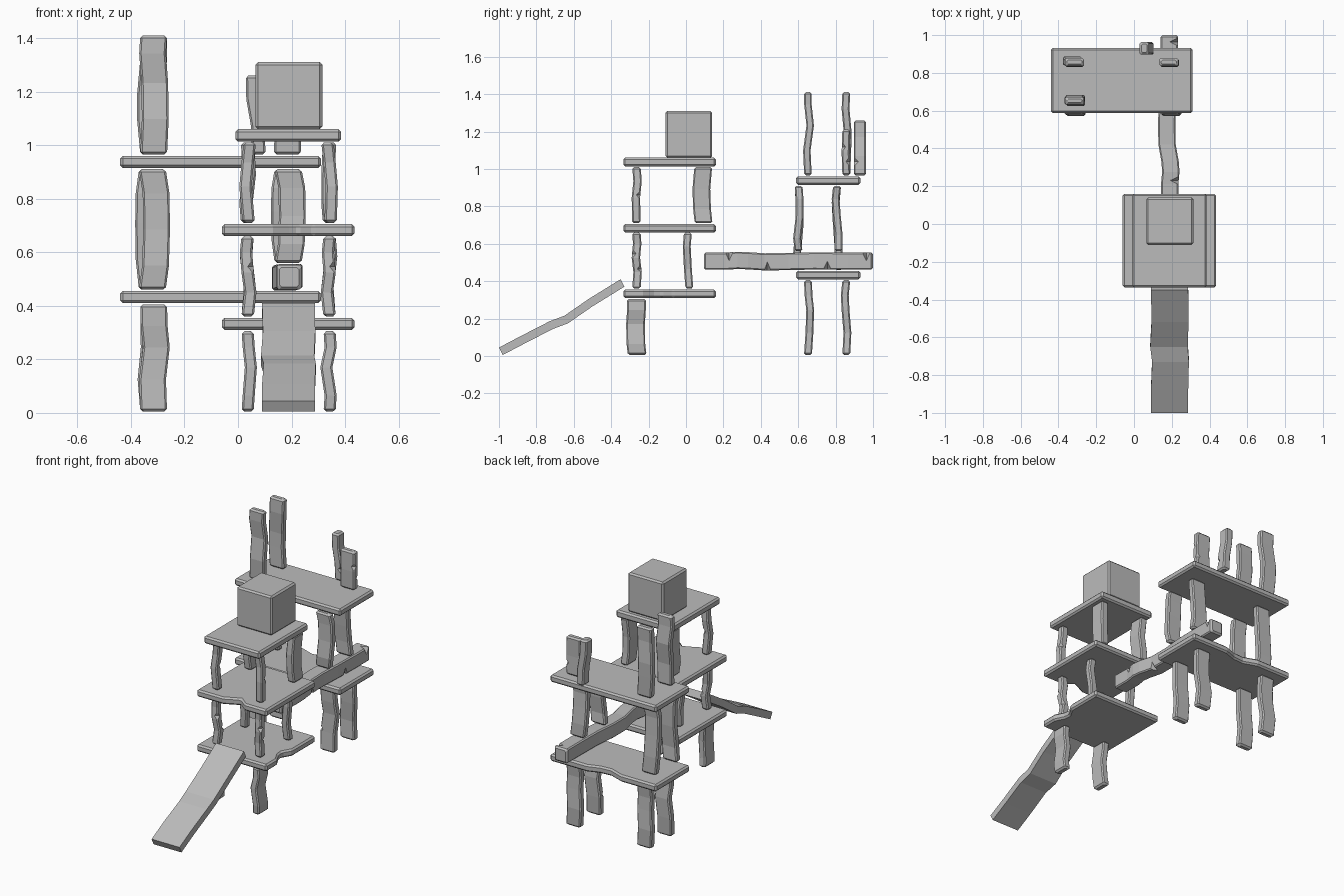
import bpy, bmesh

if "Cube" in bpy.data.objects:
    bpy.data.objects.remove(bpy.data.objects["Cube"])

stone = bpy.data.materials.new("stone_grey")
stone.diffuse_color = (0.5, 0.5, 0.5, 1)
stone.use_nodes = True
stone.node_tree.nodes["Principled BSDF"].inputs["Base Color"].default_value = stone.diffuse_color
CORNERS = [(1, 1), (-1, 1), (-1, -1), (1, -1)]


def finish(name, bm):
    bmesh.ops.recalc_face_normals(bm, faces=bm.faces)
    me = bpy.data.meshes.new(name)
    bm.to_mesh(me)
    bm.free()
    me.materials.append(stone)
    ob = bpy.data.objects.new(name, me)
    bpy.context.collection.objects.link(ob)
    return ob


def section(w, d, c, chip=None, depth=0.0):
    """Rectangle with cut corners; one corner may be chipped deeper."""
    pts = []
    for i, (sx, sy) in enumerate(CORNERS):
        k = depth if i == chip else c
        a = (sx * w / 2, sy * (d / 2 - k))
        b = (sx * (w / 2 - k), sy * d / 2)
        pts += [a, b] if i % 2 == 0 else [b, a]
    return pts


def bent_block(name, u, v, start, end, w, d, bends, chips=(), axis="z"):
    """Rough-hewn block along an axis; bends = (fraction, du, dv), chips = (fraction, corner)."""
    c, length = 0.01, end - start
    keys = [(0, 0, 0)] + list(bends) if bends[0][0] > 0 else list(bends)
    if keys[-1][0] < 1:
        keys.append((1, 0, 0))

    def offset(f):
        for (f0, a0, b0), (f1, a1, b1) in zip(keys, keys[1:]):
            if f <= f1:
                s = (f - f0) / (f1 - f0)
                return a0 + (a1 - a0) * s, b0 + (b1 - b0) * s
        return keys[-1][1:]

    stations = {k[0]: None for k in keys}
    stations[c / length] = stations[1 - c / length] = None
    for f, corner in chips:
        for g in (f - 0.018 / length, f + 0.018 / length):
            stations[g] = None
        stations[f] = corner
    bm, rings = bmesh.new(), []
    for f in sorted(stations):
        du, dv = offset(f)
        inset = 2 * c if f in (0, 1) else 0
        pts = section(w - inset, d - inset, c * 0.7, stations[f], min(w, d) * 0.48)
        t = start + length * f
        ring = []
        for a, b in pts:
            a, b = a + u + du, b + v + dv
            ring.append(bm.verts.new((a, b, t) if axis == "z" else (a, t, b)))
        rings.append(ring)
    for r0, r1 in zip(rings, rings[1:]):
        for i in range(8):
            j = (i + 1) % 8
            bm.faces.new((r0[i], r0[j], r1[j], r1[i]))
    bm.faces.new(rings[0])
    bm.faces.new(rings[-1])
    return finish(name, bm)


def slab(name, outline, z0, z1):
    """Flat stone plate with bevelled edges."""
    bm = bmesh.new()
    f = bm.faces.new([bm.verts.new((x, y, z0)) for x, y in outline])
    top = bmesh.ops.extrude_face_region(bm, geom=[f])
    for v in top["geom"]:
        if isinstance(v, bmesh.types.BMVert):
            v.co.z = z1
    ob = finish(name, bm)
    m = ob.modifiers.new("worn_edges", "BEVEL")
    m.width, m.segments = 0.01, 1
    return ob


# Front tower plates, two of them with a broken edge
slab("front_lower_slab", [(-.06, -.335), (.435, -.335), (.435, -.23), (.405, -.17), (.40, -.13),
                          (.435, -.07), (.435, .16), (-.06, .16)], .31, .355)
slab("front_middle_slab", [(-.06, -.335), (.13, -.335), (.19, -.305), (.225, -.29), (.28, -.335),
                           (.435, -.335), (.435, .16), (-.06, .16)], .66, .705)
slab("front_top_slab", [(-.01, -.335), (.385, -.335), (.385, .16), (-.01, .16)], 1.013, 1.06)

# Rear tower plates
slab("rear_lower_slab", [(-.44, .588), (.31, .588), (.31, .932), (.05, .932), (-.03, .905),
                         (-.10, .90), (-.19, .932), (-.44, .932)], .41, .455)
slab("rear_upper_slab", [(-.44, .588), (.31, .588), (.31, .932), (-.44, .932)], .915, .96)

# Cube block on the front tower
slab("cube_block", [(.065, -.11), (.315, -.11), (.315, .14), (.065, .14)], 1.06, 1.31)

# Front tower posts, mirrored bends on left and right
for side, x, s in (("left", .036, 1), ("right", .342, -1)):
    bent_block("front_lower_post_" + side, x, -.265, .005, .305, .045, .10,
               [(0, 0, .004), (.2, .004, -.003), (.55, .012 * s, -.005), (.8, .004, 0)])
    bent_block("front_middle_post_front_" + side, x, -.265, .36, .66, .046, .045,
               [(.3, .01 * s, .006), (.55, 0, -.003), (.8, -.006, .004)],
               [(.35, 0), (.62, 3)])
    bent_block("front_middle_post_back_" + side, x, .01, .36, .66, .046, .042,
               [(0, 0, .008), (.35, .008 * s, 0), (.75, -.006 * s, -.006)])
    bent_block("front_upper_post_front_" + side, x, -.265, .71, 1.01, .046, .045,
               [(0, .004, 0), (.45, -.008 * s, -.003), (.75, 0, .006), (1, .008 * s, 0)],
               [(.5, 0)])
    bent_block("front_upper_post_back_" + side, x, .09, .71, 1.01, .05, .095,
               [(0, 0, .004), (.25, -.006, -.004), (.6, .006 * s, -.008), (1, 0, .002)])

# Rear tower lower posts
for side, x in (("left", -.315), ("right", .185)):
    bent_block("rear_lower_post_front_" + side, x, .652, .005, .405, .10, .042,
               [(.3, -.004, .008), (.6, .01, .012), (.8, .002, .003)],
               [(.32, 2)] if side == "right" else ())
    bent_block("rear_lower_post_back_" + side, x, .857, .005, .405, .10, .042,
               [(.3, -.01, .006), (.6, .002, -.004), (.8, 0, -.008)])

# Rear tower middle posts; the right pair stands on the beam
for side, x, z in (("left", -.32, .46), ("right", .187, .56)):
    bent_block("rear_middle_post_front_" + side, x, .602, z, .91, .10, .042,
               [(.2, .012, -.008), (.5, .016, .004), (.8, .014, .005)])
    bent_block("rear_middle_post_back_" + side, x, .808, z, .91, .10, .042,
               [(0, 0, .008), (.25, -.012, .008), (.55, -.014, -.002), (.8, -.012, -.008)])

# Free-standing posts on top of the rear tower
bent_block("rear_top_post_front", -.315, .652, .965, 1.41, .10, .040,
           [(.3, .006, -.006), (.6, .004, .012), (.85, -.004, 0)])
bent_block("rear_top_post_back", -.315, .857, .965, 1.41, .10, .042,
           [(.3, -.012, .005), (.5, -.012, .008), (.8, 0, -.004)])
bent_block("rear_top_broken_post", .184, .857, .965, 1.21, .10, .042,
           [(.5, .004, -.004)], [(.3, 0), (.62, 3)])
bent_block("leaning_post", .068, .93, .965, 1.26, .05, .065,
           [(0, .01, 0), (.35, .006, 0), (.7, -.012, 0), (1, -.014, 0)], [(.25, 3)])

# Long bridge beam lying between the towers
bent_block("bridge_beam", .187, .507, .095, 1.0, .092, .092,
           [(0, .004, 0), (.13, .002, 0), (.2, .008, .004), (.26, .004, .002), (.36, -.012, -.004),
            (.5, -.014, -.002), (.65, -.004, .001), (.85, 0, 0)],
           [(.15, 0), (.375, 3), (.73, 3), (.96, 0)], axis="y")

# Sloping ramp: uneven plank profile swept across x
top = [(-1, .045), (-.88, .108), (-.73, .185), (-.65, .215), (-.52, .305), (-.35, .41)]
wave = [0, 0, .006, -.004, .003, 0]
bm = bmesh.new()
rows = []
for (y, z), w in zip(top, wave):
    rows.append([bm.verts.new(p) for p in ((.09 + w, y, z), (.287 + w * .6, y, z),
                                           (.287 + w * .6, y + .02, z - .04),
                                           (.09 + w, y + .02, z - .04))])
for a, b in zip(rows, rows[1:]):
    for i in range(4):
        j = (i + 1) % 4
        bm.faces.new((a[i], a[j], b[j], b[i]))
bm.faces.new(rows[0])
bm.faces.new(rows[-1])
finish("ramp", bm)
